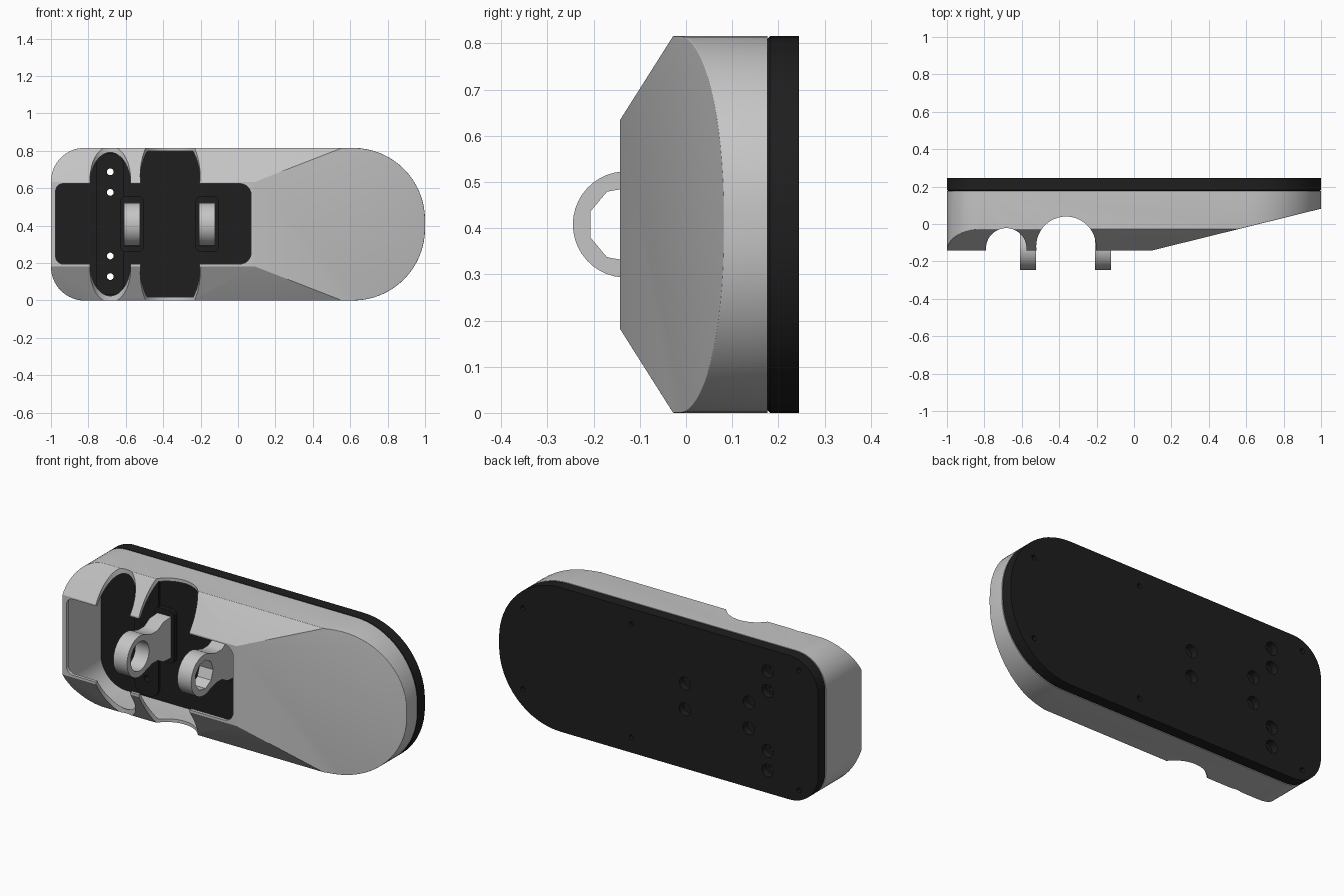
import bpy, bmesh, math
from mathutils import Vector

cube = bpy.data.objects.get("Cube")
if cube:
    bpy.data.objects.remove(cube, do_unlink=True)

MID = 0.408  # height of the horizontal symmetry line


def material(name, value, rough):
    m = bpy.data.materials.new(name)
    m.use_nodes = True
    m.diffuse_color = (value, value, value, 1)
    node = m.node_tree.nodes["Principled BSDF"]
    node.inputs["Base Color"].default_value = (value, value, value, 1)
    node.inputs["Roughness"].default_value = rough
    return m


GREY = material("light grey", 0.56, 0.5)
BLACK = material("black", 0.013, 0.5)


def rounded(x0, x1, z0, z1, r_left, r_right, n=16):
    """Rounded rectangle with its own radius at each end."""
    pts = []
    corners = [(x1 - r_right, z1 - r_right, r_right), (x0 + r_left, z1 - r_left, r_left),
               (x0 + r_left, z0 + r_left, r_left), (x1 - r_right, z0 + r_right, r_right)]
    for q, (cx, cz, r) in enumerate(corners):
        for i in range(n + 1):
            a = math.pi / 2 * (q + i / n)
            pts.append((cx + r * math.cos(a), cz + r * math.sin(a)))
    return pts


def circle(cu, cv, r, n=24):
    return [(cu + r * math.cos(math.tau * i / n), cv + r * math.sin(math.tau * i / n))
            for i in range(n)]


def add_prism(bm, pts, axis, lo, hi):
    """Extrude a closed profile along the x, y or z axis."""
    place = {"x": lambda u, v, w: (w, u, v), "y": lambda u, v, w: (u, w, v),
             "z": lambda u, v, w: (u, v, w)}[axis]
    rings = [[bm.verts.new(place(u, v, w)) for u, v in pts] for w in (lo, hi)]
    bm.faces.new(rings[0])
    bm.faces.new(rings[1])
    for i in range(len(pts)):
        j = (i + 1) % len(pts)
        bm.faces.new((rings[0][i], rings[0][j], rings[1][j], rings[1][i]))


def finish(bm, name, mat=None):
    bmesh.ops.recalc_face_normals(bm, faces=bm.faces[:])
    mesh = bpy.data.meshes.new(name)
    bm.to_mesh(mesh)
    bm.free()
    ob = bpy.data.objects.new(name, mesh)
    bpy.context.collection.objects.link(ob)
    if mat:
        mesh.materials.append(mat)
    return ob


def prism(name, pts, axis, lo, hi, mat=None):
    bm = bmesh.new()
    add_prism(bm, pts, axis, lo, hi)
    return finish(bm, name, mat)


def activate(ob):
    bpy.ops.object.select_all(action="DESELECT")
    ob.select_set(True)
    bpy.context.view_layer.objects.active = ob


def cut(ob, cutter, keep=False):
    mod = ob.modifiers.new("cut", "BOOLEAN")
    mod.operation = "DIFFERENCE"
    mod.solver = "EXACT"
    mod.object = cutter
    activate(ob)
    bpy.ops.object.modifier_apply(modifier=mod.name)
    if not keep:
        bpy.data.objects.remove(cutter, do_unlink=True)


def smooth(ob):
    activate(ob)
    bpy.ops.object.shade_smooth_by_angle(angle=math.radians(30))


def body_outline(t):
    return rounded(-1 + t, 1 - t, t, 2 * MID - t, 0.18 - t, 0.385 - t)


def cover_solid(name, t, back, mat=None):
    """Cover volume shrunk by t: a prism with sloped flanks and a long sloped nose."""
    bm = bmesh.new()
    add_prism(bm, body_outline(t), "y", -0.143 + t, back)
    slopes = [(Vector((0, -0.143, MID + 0.226)), Vector((0, -1, 0.633))),
              (Vector((0, -0.143, MID - 0.226)), Vector((0, -1, -0.633))),
              (Vector((0.09, -0.143, MID)), Vector((0.247, -1, 0)))]
    for co, no in slopes:
        no.normalize()
        bmesh.ops.bisect_plane(bm, geom=bm.verts[:] + bm.edges[:] + bm.faces[:],
                               dist=1e-5, plane_co=co - no * t, plane_no=no, clear_outer=True)
        bmesh.ops.holes_fill(bm, edges=[e for e in bm.edges if e.is_boundary], sides=0)
    bmesh.ops.recalc_face_normals(bm, faces=bm.faces[:])
    # Soften the front rim
    rim = []
    for e in bm.edges:
        mid = (e.verts[0].co + e.verts[1].co) / 2
        if e.calc_face_angle(0) > 0.7 and mid.y < 0.12 and mid.x > -0.96:
            rim.append(e)
    bmesh.ops.bevel(bm, geom=rim, offset=0.045 - t / 2, segments=5, profile=0.5,
                    affect="EDGES", clamp_overlap=True)
    return finish(bm, name, mat)


# Hollow cover with its front opening and two round cross notches
cover = cover_solid("cover", 0, 0.176, GREY)
cut(cover, cover_solid("cavity", 0.018, 0.3))
cut(cover, prism("opening", rounded(-0.975, 0.07, 0.195, 0.625, 0.04, 0.06, 6),
                 "y", -0.4, 0.0))
for x, y, r in [(-0.683, -0.13, 0.108), (-0.363, -0.12, 0.16)]:
    cut(cover, prism("notch", circle(x, y, r, 48), "z", -0.2, 1.1))
smooth(cover)

# Back plate with a small chamfer on its front edge
bm = bmesh.new()
add_prism(bm, body_outline(0), "y", 0.174, 0.245)
front_rim = [e for e in bm.edges if all(v.co.y < 0.18 for v in e.verts)]
bmesh.ops.recalc_face_normals(bm, faces=bm.faces[:])
bmesh.ops.bevel(bm, geom=front_rim, offset=0.008, segments=1, affect="EDGES")
plate = finish(bm, "back_plate", BLACK)

# Raised pad behind the mounting holes
pad = prism("mounting_pad", rounded(-0.76, -0.61, 0.03, 2 * MID - 0.03, 0.06, 0.06, 6),
            "y", 0.16, 0.176, BLACK)

# Four through holes, with counterbores and small screw holes on the back
mount_z = [MID + s * d for s in (-1, 1) for d in (0.17, 0.28)]
bm = bmesh.new()
for z in mount_z:
    add_prism(bm, circle(-0.683, z, 0.018), "y", 0.0, 0.4)
through = finish(bm, "through_holes")

bm = bmesh.new()
for z in mount_z:
    add_prism(bm, circle(-0.683, z, 0.036), "y", 0.205, 0.4)
for s in (-1, 1):
    for x in (-0.565, -0.165):
        add_prism(bm, circle(x, MID + s * 0.073, 0.036), "y", 0.205, 0.4)
    for x, d in ((-0.88, 0.34), (0.17, 0.32), (0.85, 0.23)):
        add_prism(bm, circle(x, MID + s * d, 0.014, 12), "y", 0.225, 0.4)
bores = finish(bm, "back_bores")

cut(plate, through, keep=True)
cut(pad, through)
cut(plate, bores)
smooth(plate)
smooth(pad)

# Two ring brackets standing on the back plate
RING_Y, RING_R = -0.13, 0.115
flank = [(-0.02, 0.085), (0.03, 0.085), (0.08, 0.112), (0.176, 0.118)]
profile = []
for i in range(29):
    a = math.radians(60 + 240 * i / 28)
    profile.append((RING_Y + RING_R * math.cos(a), MID + RING_R * math.sin(a)))
profile += [(y, MID - h) for y, h in flank]
profile += [(y, MID + h) for y, h in reversed(flank)]

for name, x, sides in [("inner", -0.165, 9), ("outer", -0.567, 32)]:
    bracket = prism(name + "_ring_bracket", profile, "x", x - 0.043, x + 0.043, GREY)
    cut(bracket, prism("bore", circle(RING_Y, MID, 0.082, sides), "x", x - 0.2, x + 0.2))
    smooth(bracket)
    foot = prism(name + "_bracket_foot",
                 rounded(x - 0.062, x + 0.062, MID - 0.15, MID + 0.15, 0.03, 0.03, 5),
                 "y", 0.15, 0.176, BLACK)
    smooth(foot)
